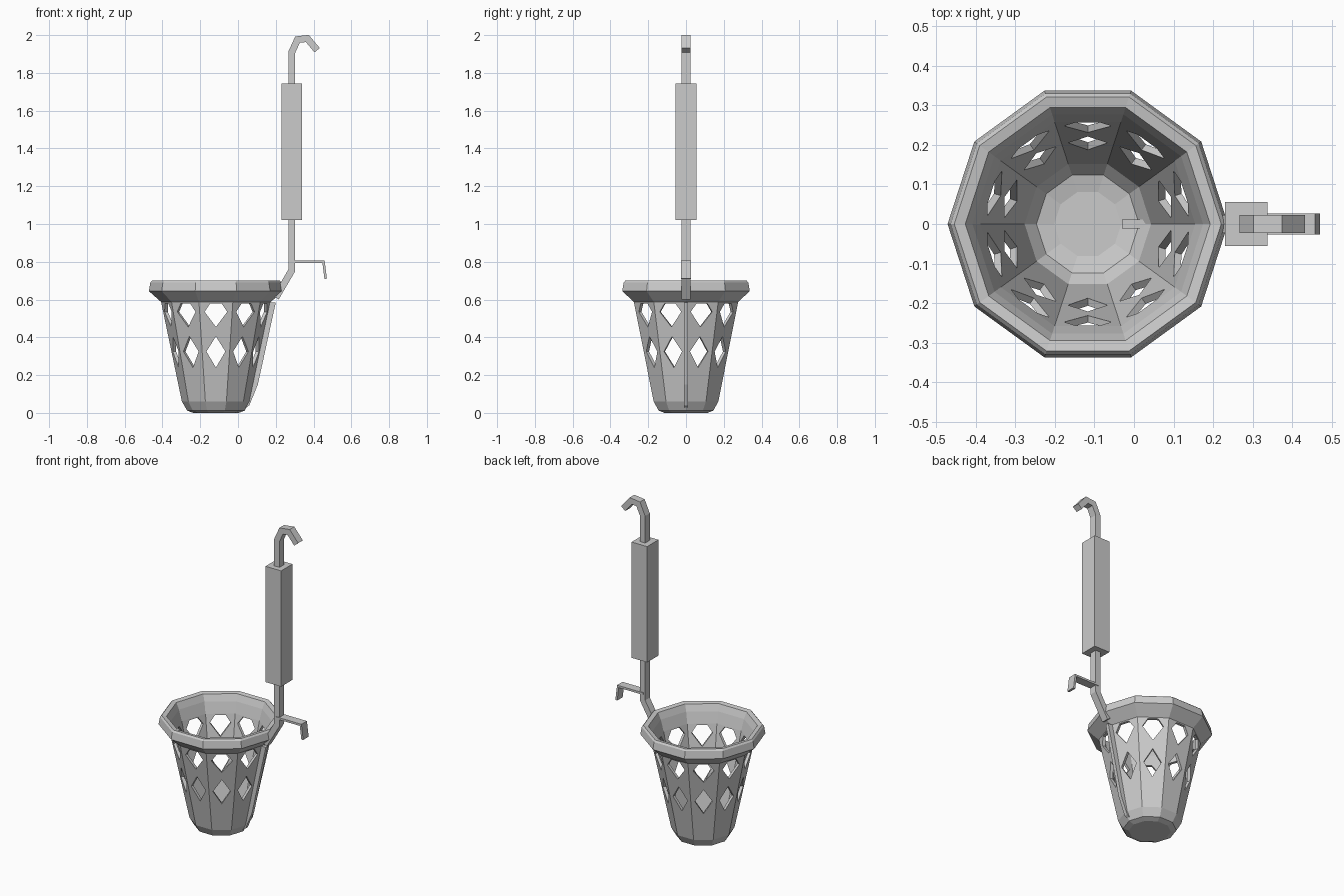
import bpy, bmesh, math

if "Cube" in bpy.data.objects:
    bpy.data.objects.remove(bpy.data.objects["Cube"])

CX = -0.117   # basket axis
SIDES = 10

grey = bpy.data.materials.new("plain grey")
grey.diffuse_color = (0.6, 0.6, 0.6, 1)
grey.use_nodes = True
grey.node_tree.nodes["Principled BSDF"].inputs["Base Color"].default_value = grey.diffuse_color


def finish(bm, name):
    bmesh.ops.recalc_face_normals(bm, faces=bm.faces)
    me = bpy.data.meshes.new(name)
    bm.to_mesh(me)
    bm.free()
    me.materials.append(grey)
    ob = bpy.data.objects.new(name, me)
    bpy.context.collection.objects.link(ob)
    return ob


def lathe(name, profile):
    """Closed solid turned from (radius, z) points, first and last rings capped."""
    bm = bmesh.new()
    rings = []
    for r, z in profile:
        rings.append([bm.verts.new((CX + r * math.cos(2 * math.pi * i / SIDES),
                                    r * math.sin(2 * math.pi * i / SIDES), z))
                      for i in range(SIDES)])
    for a, b in zip(rings, rings[1:]):
        for i in range(SIDES):
            j = (i + 1) % SIDES
            bm.faces.new((a[i], a[j], b[j], b[i]))
    bm.faces.new(rings[0])
    bm.faces.new(rings[-1])
    return finish(bm, name)


def prism(bm, near, far):
    """Join two matching outlines into a closed prism."""
    a = [bm.verts.new(p) for p in near]
    b = [bm.verts.new(p) for p in far]
    bm.faces.new(a)
    bm.faces.new(b)
    for i in range(len(a)):
        j = (i + 1) % len(a)
        bm.faces.new((a[i], a[j], b[j], b[i]))


def plate(name, outline, half):
    """Extrude an (x, z) outline across y."""
    bm = bmesh.new()
    prism(bm, [(x, -half, z) for x, z in outline], [(x, half, z) for x, z in outline])
    return finish(bm, name)


def bar(name, path, thick, half):
    """Rectangular bar following an (x, z) path with mitred bends."""
    left, right = [], []
    for i, (x, z) in enumerate(path):
        dirs = []
        for a, b in ((i - 1, i), (i, i + 1)):
            if a >= 0 and b < len(path):
                dx, dz = path[b][0] - path[a][0], path[b][1] - path[a][1]
                n = math.hypot(dx, dz)
                dirs.append((-dz / n, dx / n))
        nx, nz = sum(d[0] for d in dirs), sum(d[1] for d in dirs)
        n = math.hypot(nx, nz)
        nx, nz = nx / n, nz / n
        k = thick / 2 / (nx * dirs[0][0] + nz * dirs[0][1])
        left.append((x + nx * k, z + nz * k))
        right.append((x - nx * k, z - nz * k))
    bm = bmesh.new()
    rings = [[bm.verts.new((p[0], y, p[1])) for p, y in
              ((l, -half), (l, half), (r, half), (r, -half))] for l, r in zip(left, right)]
    for a, b in zip(rings, rings[1:]):
        for i in range(4):
            j = (i + 1) % 4
            bm.faces.new((a[i], a[j], b[j], b[i]))
    bm.faces.new(rings[0])
    bm.faces.new(rings[-1])
    return finish(bm, name)


# Basket: outside going up, over the flared rim, then down the inside
basket = lathe("basket", [
    (0.12, 0), (0.152, 0.012), (0.18, 0.06), (0.29, 0.587),
    (0.355, 0.645), (0.347, 0.69), (0.338, 0.70), (0.31, 0.695),
    (0.292, 0.655), (0.272, 0.587), (0.16, 0.065), (0.13, 0.03), (0.085, 0.02)])

# Diamond openings, two on every side; the upper one stops under the rim
low = [(0, 0.24), (0.05, 0.325), (0, 0.405), (-0.05, 0.325)]
high = [(0, 0.455), (0.06, 0.535), (0.03, 0.58), (-0.03, 0.58), (-0.06, 0.535)]
bm = bmesh.new()
for i in range(SIDES):
    t = 2 * math.pi * (i + 0.5) / SIDES
    c, s = math.cos(t), math.sin(t)
    for shape in (low, high):
        near, far = ([(CX + r * c - u * s, r * s + u * c, z) for u, z in shape]
                     for r in (0.165, 0.36))
        prism(bm, near, far)
cutter = finish(bm, "opening_cutter")
mod = basket.modifiers.new("openings", 'BOOLEAN')
mod.operation = 'DIFFERENCE'
mod.solver = 'EXACT'
mod.object = cutter
bpy.context.view_layer.objects.active = basket
bpy.ops.object.modifier_apply(modifier=mod.name)
bpy.data.objects.remove(cutter)

# Thin rib running under the basket and up its side
plate("side_rib", [(-0.03, 0.033), (-0.03, 0.012), (0.02, 0.012), (0.06, 0.04),
                   (0.105, 0.15), (0.2, 0.585), (0.165, 0.585), (0.05, 0.06), (0, 0.033)], 0.011)

# Rod from rim to the top hook, with the grip around it
bar("rod_and_top_hook", [(0.2, 0.61), (0.285, 0.755), (0.285, 1.91), (0.315, 1.976),
                         (0.367, 1.982), (0.419, 1.92)], 0.036, 0.023)
plate("handle_grip", [(0.23, 1.02), (0.338, 1.02), (0.338, 1.745), (0.23, 1.745)], 0.056)

# Small side hook
bar("side_hook", [(0.28, 0.799), (0.453, 0.799), (0.464, 0.71)], 0.013, 0.027)
